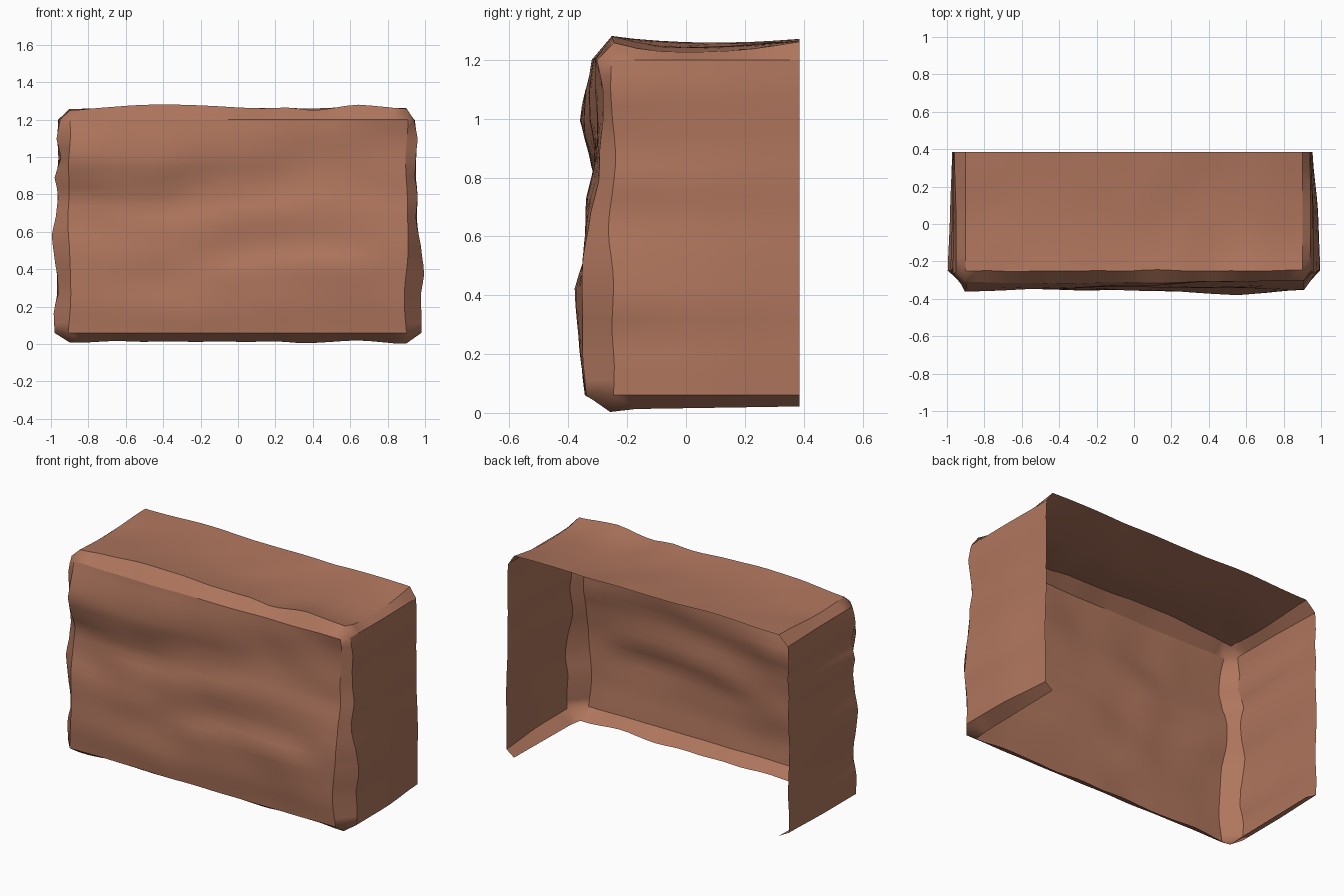
import bpy, bmesh, math
from mathutils import Vector, noise

if "Cube" in bpy.data.objects:
    bpy.data.objects.remove(bpy.data.objects["Cube"])

BACK = 0.385


def curve(points, t):
    """Smoothly blended piecewise interpolation through (t, value) pairs."""
    if t <= points[0][0]:
        return points[0][1]
    for (a, va), (b, vb) in zip(points, points[1:]):
        if t <= b:
            f = (t - a) / (b - a)
            f = 0.5 * f + 0.5 * f * f * (3 - 2 * f)
            return va + (vb - va) * f
    return points[-1][1]


def rough(a, b, seed, amount=0.006):
    return amount * noise.noise(Vector((a * 4, b * 4, seed)))


# Depth of the rough front face: columns across x, each sampled at heights ZS
ZS = [0.06, 0.2, 0.38, 0.5, 0.67, 0.8, 0.89, 1.0, 1.1, 1.2]
FRONT = {
    -0.90: [.337, .350, .338, .335, .300, .295, .335, .362, .342, .313],
    -0.45: [.340, .352, .335, .342, .330, .298, .316, .348, .343, .318],
    0.00: [.340, .355, .355, .325, .340, .308, .308, .328, .328, .315],
    0.55: [.341, .361, .383, .342, .335, .314, .302, .300, .310, .308],
    0.90: [.340, .356, .356, .355, .325, .297, .296, .284, .284, .302],
}
LEFT = list(zip([.06, .18, .27, .37, .45, .58, .7, .8, .89, 1.0, 1.1, 1.2],
                [.985, .99, .965, .97, .985, 1.0, .975, .965, .985, .95, .975, .955]))
RIGHT = list(zip([.06, .17, .25, .38, .5, .67, .8, .89, 1.0, 1.1, 1.2],
                 [.985, .985, .98, 1.0, .985, .955, .965, .95, .955, .965, .945]))
TOP = list(zip([-.9, -.7, -.4, 0, .25, .4, .65, .9],
               [1.25, 1.265, 1.285, 1.265, 1.265, 1.25, 1.278, 1.26]))

NX, NZ, NY = 28, 22, 8
xs = [-0.9 + 1.8 * i / NX for i in range(NX + 1)]
zs = [0.06 + 1.14 * k / NZ for k in range(NZ + 1)]


def front_y(x, z):
    # features climb slightly from left to right
    z = min(1.2, max(0.06, z - 0.05 * math.sin(math.pi * x / 0.9) * math.sin(math.pi * z / 1.26)))
    return -curve([(cx, curve(list(zip(ZS, col)), z)) for cx, col in FRONT.items()], x) \
        + rough(x, z, 1, 0.008)


def depth(start, j):
    return start + (BACK - start) * j / NY


bm = bmesh.new()
V = lambda x, y, z: bm.verts.new((x, y, z))


def strip(a, b, chamfer=False):
    for p, q, r, s in zip(a, a[1:], b[1:], b):
        bm.faces.new((p, q, r, s))
    # chamfers get crisp long edges
    for line in (a, b) if chamfer else ():
        for p, q in zip(line, line[1:]):
            bm.edges.get((p, q)).smooth = False


def sheet(rows):
    for a, b in zip(rows, rows[1:]):
        strip(a, b)


# Front face
front = []
for x in xs:
    col = []
    for z in zs:
        px = x + (rough(z, x, 2, 0.02) if abs(x) > 0.89 else 0)
        col.append(V(px, front_y(x, z), z))
    front.append(col)
sheet(front)

# Top face, dipping in the middle and levelling out towards the back
top = []
for x in xs:
    start = -0.25 + rough(x, 0, 3, 0.015)
    col = []
    for j in range(NY + 1):
        y = depth(start, j)
        f = j / NY
        ridge = curve(TOP, x)
        dip = 0.022 + 0.012 * x
        z = ridge + (1.262 - ridge) * 0.7 * f - dip * math.sin(math.pi * f ** 0.85)
        col.append(V(x, y, z + rough(x, y, 4, 0.008)))
    top.append(col)
sheet(top)
strip([c[-1] for c in front], [c[0] for c in top], True)

# Bottom front rim (the underside itself is open)
rim = [V(x, -0.255 + rough(x, 0, 5, 0.015), 0.012 + rough(x, 0, 6, 0.015)) for x in xs]
strip([c[0] for c in front], rim, True)

# Side walls with chamfers to the front, top and bottom
for sign, prof, end, mean in ((-1, LEFT, 0, 0.965), (1, RIGHT, -1, 0.947)):
    wall = []
    for z in zs:
        start = -0.25 + rough(z, sign, 7, 0.02)
        w = curve(prof, z)
        trend = 0.985 - 0.025 * z
        back = mean + 0.25 * (w - 0.97)
        ends = [(0, w - 0.004), (0.45, 0.6 * w + 0.4 * trend - 0.004), (1, back)]
        wall.append([V(sign * curve(ends, j / NY), depth(start, j), z)
                     for j in range(NY + 1)])
    sheet(wall)
    strip(front[end], [r[0] for r in wall], True)
    strip(top[end], wall[-1], True)
    low = [rim[end]] + [V(sign * 0.9, depth(-0.25, j), 0.012 + 0.01 * j / NY)
                        for j in range(1, NY + 1)]
    strip(wall[0], low, True)
    bm.faces.new((front[end][-1], wall[-1][0], top[end][0]))
    bm.faces.new((front[end][0], wall[0][0], rim[end]))

# Consistent outward normals, smooth shading between the crisp chamfers
bmesh.ops.recalc_face_normals(bm, faces=bm.faces[:])
bm.normal_update()
bm.faces.ensure_lookup_table()
if bm.faces[NZ * NX // 2].normal.y > 0:
    bmesh.ops.reverse_faces(bm, faces=bm.faces[:])
for f in bm.faces:
    f.smooth = True

me = bpy.data.meshes.new("rock_block")
bm.to_mesh(me)
bm.free()
block = bpy.data.objects.new("rock_block", me)
bpy.context.collection.objects.link(block)

clay = bpy.data.materials.new("reddish_brown_rock")
clay.diffuse_color = (0.43, 0.18, 0.11, 1)
clay.use_nodes = True
clay.node_tree.nodes["Principled BSDF"].inputs["Base Color"].default_value = clay.diffuse_color
me.materials.append(clay)
